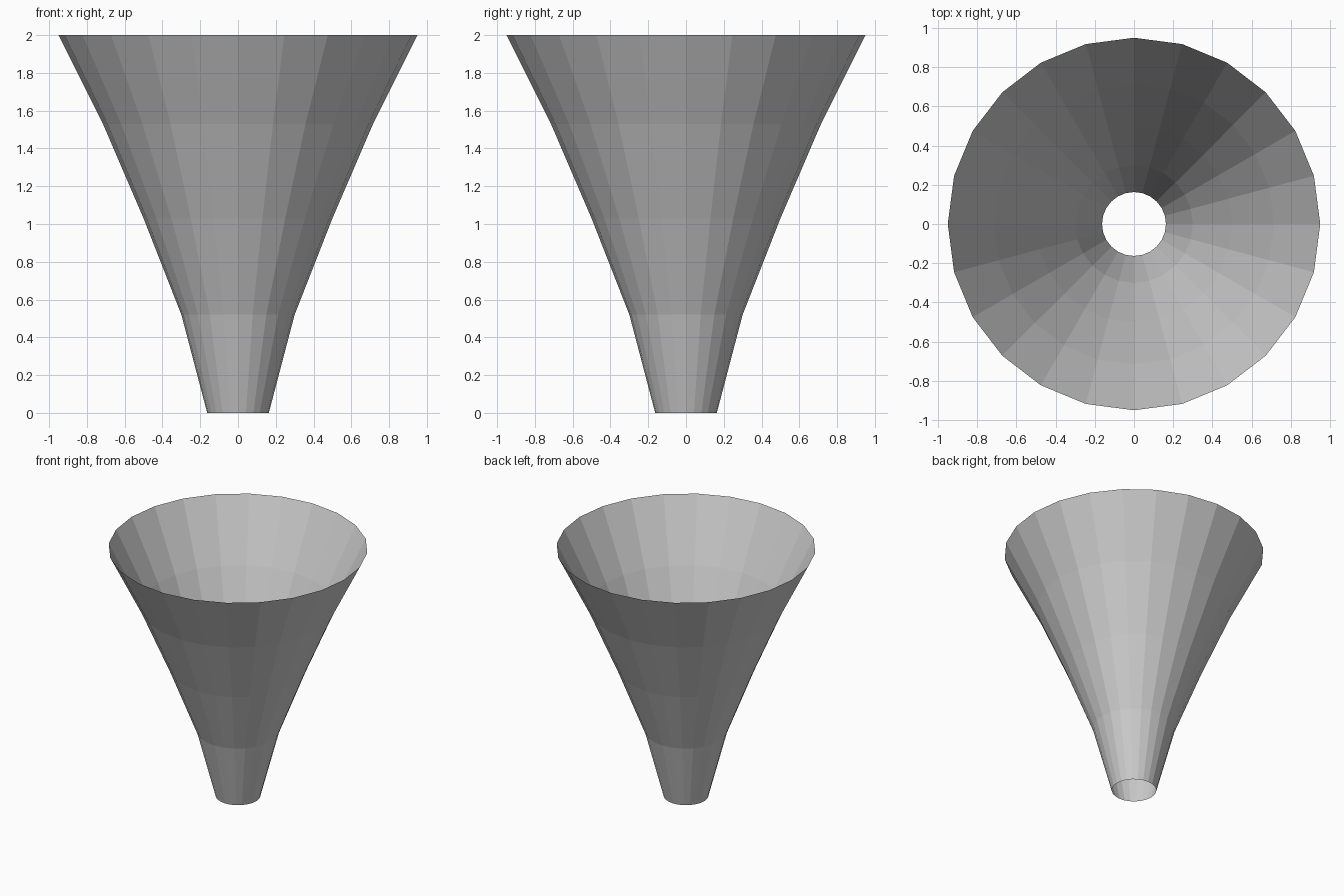
import bpy
import bmesh
from math import cos, sin, tau

if "Cube" in bpy.data.objects:
    bpy.data.objects.remove(bpy.data.objects["Cube"])

SIDES = 24
# Flared profile: (radius, height)
PROFILE = [(0.163, 0.0), (0.30, 0.52), (0.50, 1.03), (0.715, 1.53), (0.95, 2.0)]

# Open, thin-walled funnel with flat facets
bm = bmesh.new()
rings = [[bm.verts.new((r * cos(tau * i / SIDES), r * sin(tau * i / SIDES), z))
          for i in range(SIDES)] for r, z in PROFILE]
for lower, upper in zip(rings, rings[1:]):
    for i in range(SIDES):
        j = (i + 1) % SIDES
        bm.faces.new((lower[i], lower[j], upper[j], upper[i]))

mesh = bpy.data.meshes.new("funnel")
bm.to_mesh(mesh)
bm.free()
funnel = bpy.data.objects.new("funnel", mesh)
bpy.context.collection.objects.link(funnel)
